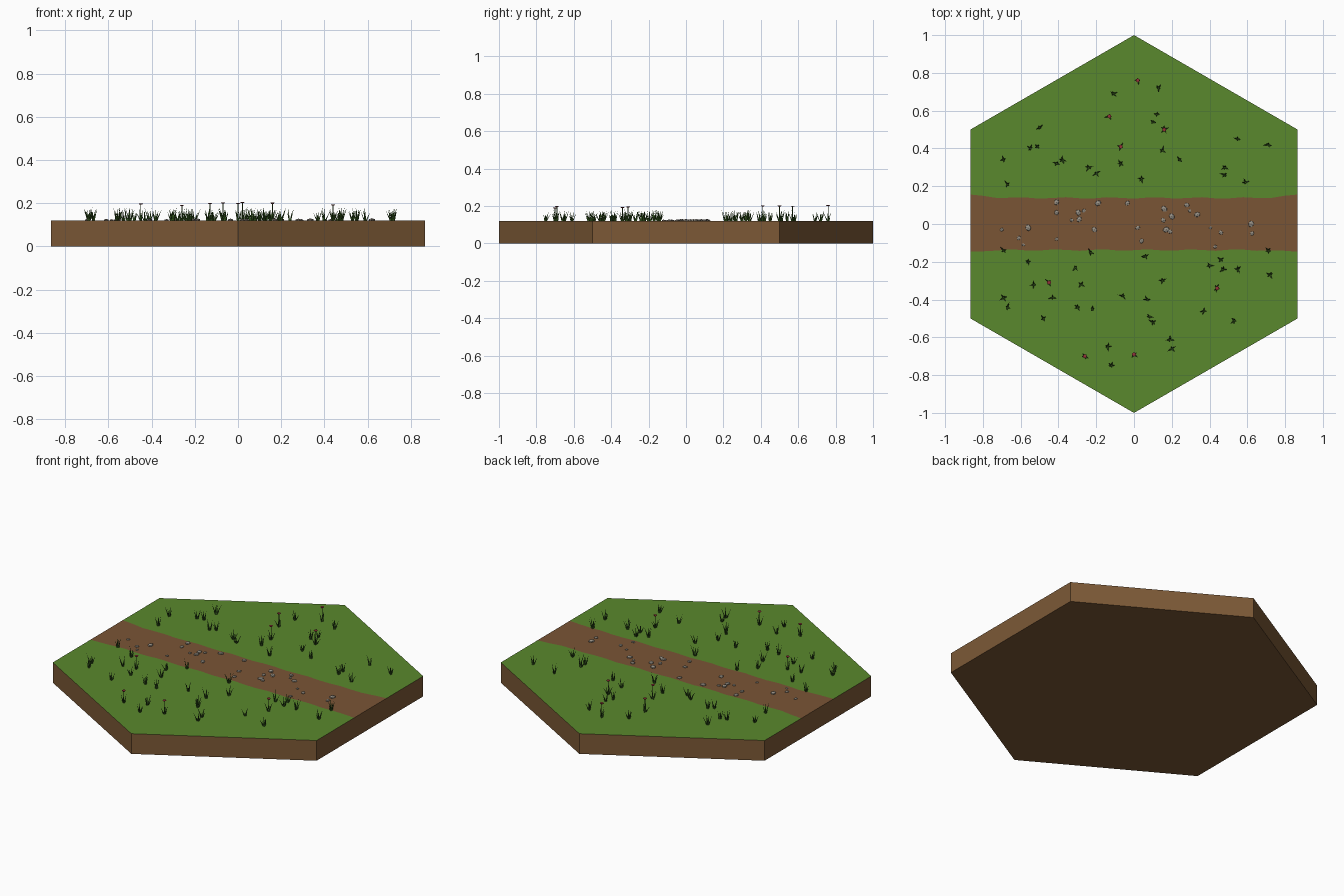
import bpy, bmesh, math, random
from mathutils import Vector, Matrix

if "Cube" in bpy.data.objects:
    bpy.data.objects.remove(bpy.data.objects["Cube"])

random.seed(4)
TOP = 0.12
HX = math.sqrt(3) / 2


def material(name, r, g, b):
    m = bpy.data.materials.new(name)
    lin = lambda c: ((c / 255 + 0.055) / 1.055) ** 2.4
    m.diffuse_color = (lin(r), lin(g), lin(b), 1)
    m.use_nodes = True
    m.node_tree.nodes["Principled BSDF"].inputs["Base Color"].default_value = m.diffuse_color
    return m


SOIL = material("soil brown", 124, 89, 54)
PATH = material("path brown", 122, 85, 53)
GRASS = material("grass green", 90, 136, 45)
BLADE = material("dark blade green", 54, 92, 32)
STONE = material("pebble grey", 152, 145, 134)
PETAL = material("flower red", 150, 50, 58)


def finish(name, bm, *mats):
    me = bpy.data.meshes.new(name)
    bm.to_mesh(me)
    bm.free()
    for m in mats:
        me.materials.append(m)
    ob = bpy.data.objects.new(name, me)
    bpy.context.collection.objects.link(ob)
    return ob


def flat_face(name, pts, mat):
    bm = bmesh.new()
    f = bm.faces.new([bm.verts.new((x, y, TOP)) for x, y in pts])
    f.normal_update()
    if f.normal.z < 0:
        f.normal_flip()
    bmesh.ops.triangulate(bm, faces=[f])
    finish(name, bm, mat)


# Hexagonal soil block, open on top where the ground faces close it
bm = bmesh.new()
hexa = [(math.sin(i * math.pi / 3), math.cos(i * math.pi / 3)) for i in range(6)]
low = [bm.verts.new((x, y, 0)) for x, y in hexa]
high = [bm.verts.new((x, y, TOP)) for x, y in hexa]
bm.faces.new(low)
for i in range(6):
    j = (i + 1) % 6
    bm.faces.new((low[i], high[i], high[j], low[j]))
bmesh.ops.recalc_face_normals(bm, faces=bm.faces)
bm.faces.ensure_lookup_table()
if bm.faces[0].normal.z > 0:
    bmesh.ops.reverse_faces(bm, faces=bm.faces)
finish("soil_block", bm, SOIL)

# Dirt path with gently wavy edges, and the two lawns beside it
N = 24


def edge(sign, end):
    pts = []
    for i in range(N + 1):
        x = -HX + 2 * HX * i / N
        y = 0.138 + 0.004 * math.sin(i * 1.9 + sign)
        flare = max(0, (abs(x) - 0.70) / (HX - 0.70))
        pts.append((x, sign * (y + (end - y) * flare)))
    return pts


north, south = edge(1, 0.156), edge(-1, 0.147)
flat_face("dirt_path", south + north[::-1], PATH)
flat_face("north_lawn", north + [(HX, 0.5), (0, 1), (-HX, 0.5)], GRASS)
flat_face("south_lawn", south + [(HX, -0.5), (0, -1), (-HX, -0.5)], GRASS)

# Pebbles on the path
PEBBLES = [(-.70, -.03), (-.61, -.075), (-.585, -.11), (-.56, -.02), (-.41, .115),
           (-.41, .06), (-.41, -.08), (-.33, .02), (-.295, .06), (-.29, .025),
           (-.265, .07), (-.21, -.03), (-.19, .11), (-.035, .11), (.04, -.09),
           (.02, -.02), (.16, .08), (.155, .02), (.17, -.03), (.20, .04),
           (.19, -.04), (.28, .10), (.295, .07), (.335, .05), (.405, -.02),
           (.43, -.12), (.46, -.045), (.62, 0), (.625, -.05)]
bm = bmesh.new()
for x, y in PEBBLES:
    r = random.uniform(0.009, 0.02)
    mat = (Matrix.Translation((x, y, TOP + 0.002))
           @ Matrix.Rotation(random.uniform(0, 6.28), 4, 'Z')
           @ Matrix.Diagonal((r, r * 0.8, r * 0.45, 1)))
    bmesh.ops.create_icosphere(bm, subdivisions=1, radius=1, matrix=mat)
finish("pebbles", bm, STONE)

# Grass tufts
TUFTS_N = [(-.11, .69), (.13, .72), (.02, .76), (-.13, .57), (.12, .58), (.10, .54),
           (.16, .50), (-.50, .51), (-.51, .41), (-.55, .40), (-.69, .34), (-.67, .21),
           (-.41, .32), (-.38, .34), (-.24, .30), (-.20, .27), (-.07, .41), (-.07, .32),
           (.04, .24), (.15, .39), (.24, .34), (.55, .45), (.71, .42), (.48, .30),
           (.48, .26), (.59, .22)]
TUFTS_S = [(-.69, -.14), (-.56, -.20), (-.23, -.15), (-.31, -.23), (-.45, -.31),
           (-.53, -.32), (-.28, -.32), (-.43, -.39), (-.69, -.39), (-.67, -.44),
           (-.48, -.50), (-.30, -.44), (-.22, -.45), (-.06, -.38), (.07, -.40),
           (.08, -.49), (.10, -.52), (.06, -.17), (.15, -.30), (.46, -.19), (.40, -.22),
           (.47, -.24), (.55, -.24), (.71, -.14), (.72, -.27), (.44, -.34), (.37, -.46),
           (.53, -.51), (.19, -.61), (.20, -.66), (-.14, -.65), (-.12, -.75), (0, -.69),
           (-.26, -.70)]


def blade(bm, x, y, ang, reach, height, r):
    """Slim three-sided spike leaning outward."""
    d = Vector((math.cos(ang), math.sin(ang), 0))
    base = Vector((x, y, TOP)) + d * 0.005
    tip = bm.verts.new(base + d * reach + Vector((0, 0, height)))
    ring = []
    for k, s in enumerate((r * 0.5, r, r)):
        a = ang + k * math.tau / 3
        ring.append(bm.verts.new(base + Vector((math.cos(a), math.sin(a), 0)) * s))
    for k in range(3):
        bm.faces.new((ring[k], ring[(k + 1) % 3], tip))


bm = bmesh.new()
for x, y in TUFTS_N + TUFTS_S:
    n, start = random.choice((4, 5, 5)), random.uniform(0, 6.28)
    for k in range(n):
        blade(bm, x, y, start + k * math.tau / n + random.uniform(-0.4, 0.4),
              random.uniform(0.006, 0.024), random.uniform(0.036, 0.062), 0.0055)
finish("grass_tufts", bm, BLADE)

# Flowers: thin stems with small flat heads
FLOWERS = [(.02, .76), (-.13, .57), (.16, .50), (-.07, .41), (-.45, -.31),
           (.44, -.34), (-.26, -.70), (0, -.69)]
stems, heads = bmesh.new(), bmesh.new()
for x, y in FLOWERS:
    h = random.uniform(0.068, 0.084)
    bmesh.ops.create_cone(stems, segments=4, radius1=0.002, radius2=0.002, depth=h,
                          cap_ends=True, matrix=Matrix.Translation((x, y, TOP + h / 2)))
    bmesh.ops.create_cone(heads, segments=6, radius1=0.007, radius2=0.011, depth=0.005,
                          cap_ends=True, matrix=Matrix.Translation((x, y, TOP + h)))
finish("flower_stems", stems, BLADE)
finish("flower_heads", heads, PETAL)
